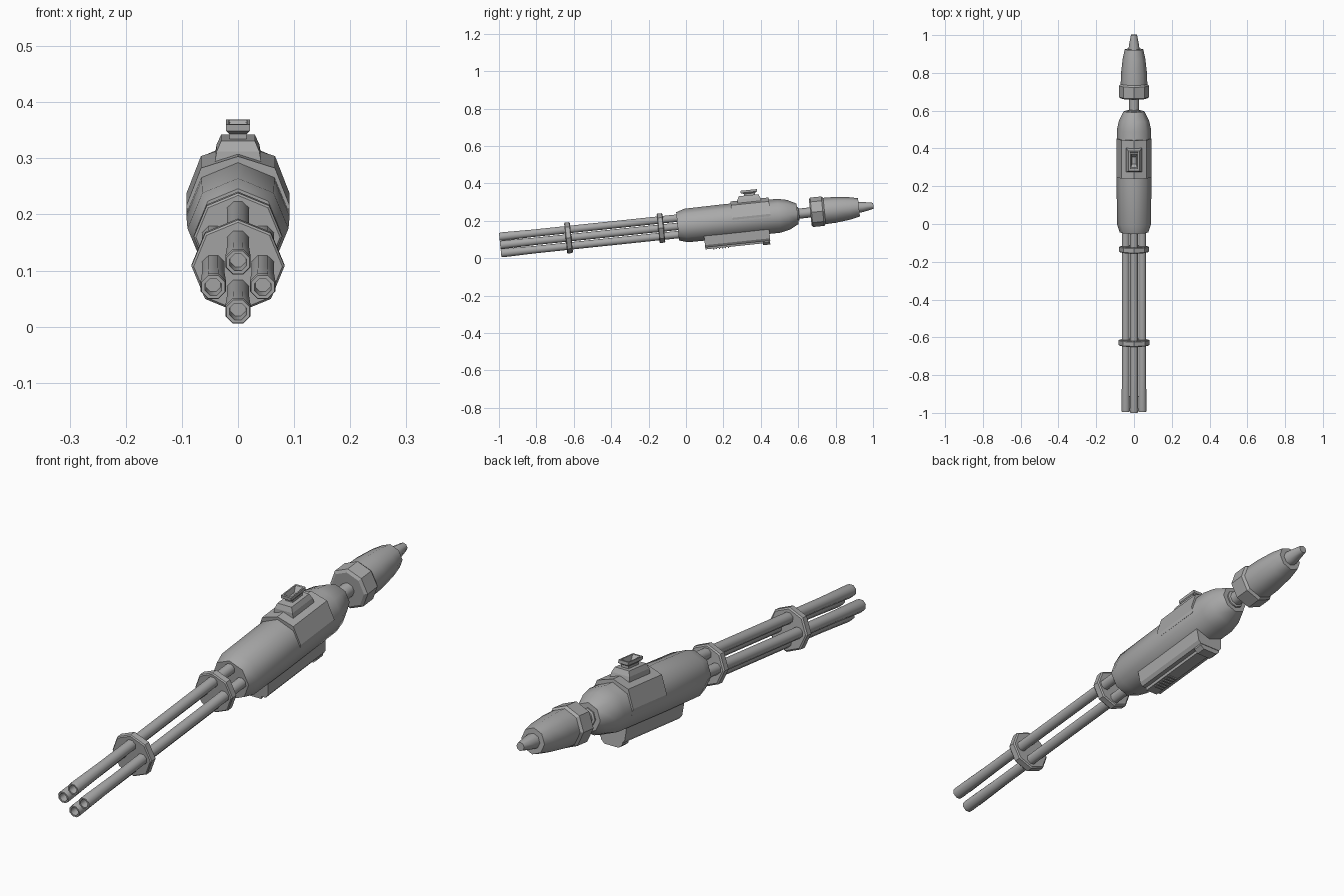
import bpy, bmesh, math
from mathutils import Matrix

if "Cube" in bpy.data.objects:
    bpy.data.objects.remove(bpy.data.objects["Cube"])

# Whole model lies along one axis tilted slightly up toward the back
TILT = math.atan(0.105)
FRAME = Matrix.Translation((0, 0, 0.175)) @ Matrix.Rotation(TILT, 4, 'X')

grey = bpy.data.materials.new("gunmetal_grey")
grey.diffuse_color = (0.4, 0.4, 0.4, 1)
grey.use_nodes = True
grey.node_tree.nodes["Principled BSDF"].inputs["Base Color"].default_value = grey.diffuse_color


def finish(name, bm, smooth=None):
    bmesh.ops.remove_doubles(bm, verts=bm.verts, dist=1e-5)
    bmesh.ops.recalc_face_normals(bm, faces=bm.faces)
    bm.transform(FRAME)
    me = bpy.data.meshes.new(name)
    bm.to_mesh(me)
    bm.free()
    me.materials.append(grey)
    ob = bpy.data.objects.new(name, me)
    bpy.context.collection.objects.link(ob)
    if smooth:
        bpy.ops.object.select_all(action='DESELECT')
        ob.select_set(True)
        bpy.context.view_layer.objects.active = ob
        bpy.ops.object.shade_smooth_by_angle(angle=math.radians(smooth))
    return ob


def skin(bm, loops, caps=True):
    rings = [[bm.verts.new(p) for p in loop] for loop in loops]
    n = len(rings[0])
    for a, b in zip(rings, rings[1:]):
        for i in range(n):
            bm.faces.new((a[i], a[(i + 1) % n], b[(i + 1) % n], b[i]))
    if caps:
        bm.faces.new(rings[0])
        bm.faces.new(rings[-1])


def lathe(name, profile, sides=8, cx=0, cz=0, phase=0.0, smooth=50):
    """profile: (position along axis, radius)"""
    bm = bmesh.new()
    skin(bm, [[(cx + r * math.sin(phase + 2 * math.pi * i / sides), t,
                cz + r * math.cos(phase + 2 * math.pi * i / sides))
               for i in range(sides)] for t, r in profile])
    return finish(name, bm, smooth)


def prism(name, half, t0, t1):
    """half: (x, z) right-hand outline from bottom to top, mirrored in x"""
    outline = half + [(-x, z) for x, z in reversed(half) if x > 0]
    bm = bmesh.new()
    skin(bm, [[(x, t, z) for x, z in outline] for t in (t0, t1)])
    return finish(name, bm)


def stack(name, levels):
    """levels: (half width, start, end, height) rectangles joined upward"""
    bm = bmesh.new()
    skin(bm, [[(-w, a, z), (w, a, z), (w, b, z), (-w, b, z)]
              for w, a, b, z in levels])
    return finish(name, bm)


# Four hollow barrels with slightly flared muzzles
for i in range(4):
    ang = i * math.pi / 2
    lathe(f"barrel_{i + 1}",
          [(-0.95, 0.014), (-0.999, 0.016), (-0.999, 0.0225), (-0.985, 0.0245),
           (-0.82, 0.0215), (0.0, 0.0215)],
          cx=0.044 * math.sin(ang), cz=0.044 * math.cos(ang), phase=math.pi / 8)

# Barrel clamps
for name, t, r in (("front_clamp", -0.632, 0.083), ("rear_clamp", -0.135, 0.079)):
    lathe(name, [(t - 0.015, r - 0.004), (t - 0.011, r), (t + 0.012, r),
                 (t + 0.016, r - 0.006)], smooth=None)

# Main body
lathe("body", [(-0.045, 0.076), (0.0, 0.09), (0.2, 0.092), (0.5, 0.091),
               (0.55, 0.08), (0.6, 0.055)])

# Raised cover over the upper body
prism("top_cover", [(0.088, -0.01), (0.092, 0.015), (0.066, 0.082), (0, 0.103)],
      0.25, 0.455)

# Mount on the cover with a flared open sight
stack("sight_mount", [(0.042, 0.285, 0.415, 0.085), (0.038, 0.288, 0.41, 0.108),
                      (0.030, 0.296, 0.402, 0.126)])
stack("sight_funnel", [(0.015, 0.325, 0.385, 0.122), (0.015, 0.325, 0.385, 0.135),
                       (0.021, 0.308, 0.397, 0.142), (0.021, 0.308, 0.397, 0.154),
                       (0.016, 0.316, 0.389, 0.154), (0.010, 0.335, 0.37, 0.136)])

# Underside housing, bottom rail, ribs and rear block
prism("under_housing", [(0.045, -0.128), (0.055, -0.115), (0.062, -0.05)],
      0.09, 0.44)
prism("under_rail", [(0.025, -0.138), (0.03, -0.12)], 0.09, 0.41)
prism("rear_block", [(0.03, -0.148), (0.045, -0.135), (0.045, -0.11)], 0.4, 0.438)
for i in range(6):
    t = 0.13 + i * 0.016
    prism(f"rib_{i + 1}", [(0.02, -0.143), (0.02, -0.13)], t, t + 0.007)

# Connecting rod, rear collar, rear casing and tip
lathe("rod", [(0.58, 0.036), (0.605, 0.036), (0.608, 0.027), (0.68, 0.027)])
lathe("rear_collar", [(0.668, 0.068), (0.675, 0.079), (0.735, 0.079),
                      (0.745, 0.07)], smooth=None)
lathe("rear_casing", [(0.73, 0.071), (0.8, 0.069), (0.88, 0.06), (0.93, 0.049)])
lathe("rear_tip", [(0.92, 0.03), (0.95, 0.027), (1.0075, 0.016)])
